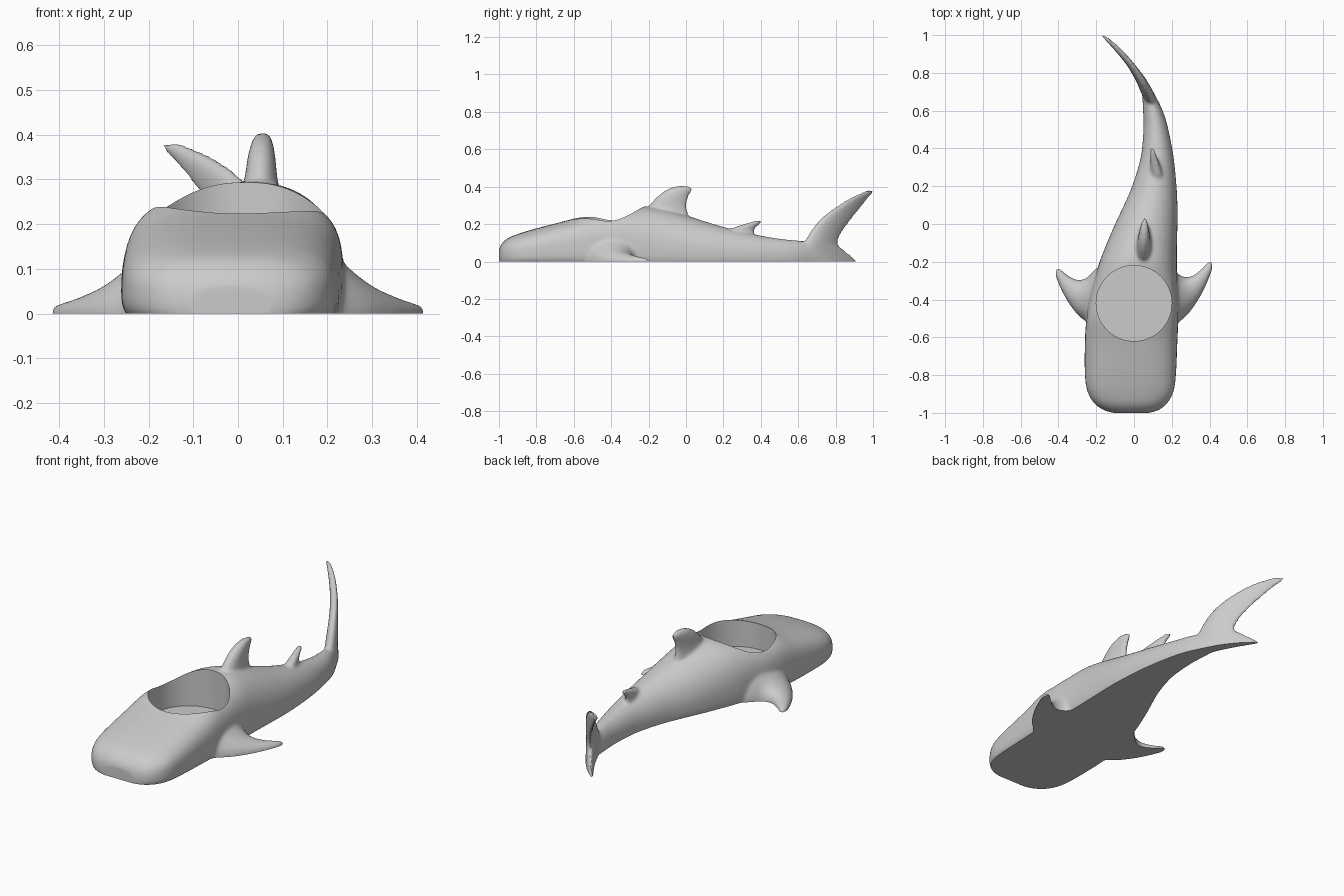
import bpy
import math
from mathutils import Vector

cube = bpy.data.objects.get("Cube")
if cube:
    bpy.data.objects.remove(cube)

skin = bpy.data.materials.new("light_grey")
skin.use_nodes = True
GREY = (0.6, 0.6, 0.6, 1)
skin.diffuse_color = GREY
skin.node_tree.nodes["Principled BSDF"].inputs["Base Color"].default_value = GREY


def spline(rows, steps=6):
    """Catmull-Rom interpolation through rows of section values."""
    pts = [Vector(r) for r in rows]
    out = []
    for i in range(len(pts) - 1):
        a, b, c, d = pts[max(i - 1, 0)], pts[i], pts[i + 1], pts[min(i + 2, len(pts) - 1)]
        for s in range(steps):
            t = s / steps
            out.append(0.5 * (2 * b + (c - a) * t + (2 * a - 5 * b + 4 * c - d) * t * t
                              + (3 * b - a - 3 * c + d) * t ** 3))
    return out + [pts[-1]]


def power(v, n):
    return math.copysign(abs(v) ** (2 / n), v)


def loft(rows, section, sides=40):
    """Return vertices and faces of a closed skin over smooth sections."""
    rings = spline(rows)
    verts = [section(r, 2 * math.pi * k / sides) for r in rings for k in range(sides)]
    faces = [(i * sides + k, i * sides + (k + 1) % sides,
              (i + 1) * sides + (k + 1) % sides, (i + 1) * sides + k)
             for i in range(len(rings) - 1) for k in range(sides)]
    faces += [tuple(range(sides))[::-1], tuple(range(len(verts) - sides, len(verts)))]
    return verts, faces


# Body: y, left edge, right edge, top height, squareness
BODY = [(-1, -.11, .08, .065, 2.4), (-.985, -.16, .13, .095, 2.6), (-.95, -.21, .175, .126, 2.8),
        (-.89, -.245, .208, .15, 3), (-.8, -.26, .222, .177, 3), (-.62, -.26, .23, .224, 3.2),
        (-.5, -.252, .235, .262, 3.3), (-.4, -.238, .235, .268, 3.2), (-.3, -.212, .23, .283, 2.8),
        (-.2, -.182, .227, .295, 2.4), (-.1, -.143, .228, .277, 2.2), (0, -.1, .23, .247, 2.1),
        (.1, -.053, .23, .215, 2), (.2, -.01, .225, .185, 2), (.35, .035, .21, .148, 2),
        (.5, .05, .182, .122, 2), (.6, .048, .152, .112, 2), (.7, .04, .102, .1, 2),
        (.78, .012, .055, .08, 2)]


def body_section(r, a):
    y, left, right, top, n = r
    mid = .22 * top + .005
    up = math.sin(a) >= 0
    m = n if up else 3
    z = mid + (top - mid if up else 2 * mid) * power(math.sin(a), m)
    return ((left + right) / 2 + (right - left) / 2 * power(math.cos(a), m), y, z)


def upright_fin(rows, center):
    """Fin made of level slices: height, front, back, half thickness."""
    def section(r, a):
        z, front, back, thick = r
        y = (front + back) / 2 + (back - front) / 2 * math.cos(a)
        return (center(y) + thick * math.sin(a) * (1 - .25 * math.cos(a)), y, z)
    return loft(rows, section)


def tail_curve(y):
    return .1 - .2 * (y - .6) - 1.16 * (y - .6) ** 2


def side_fin(side, turn):
    """Side fin: x, front, back, height, resting on the ground."""
    rows = [(.12, -.56, -.2, .19), (.2, -.55, -.235, .15), (.25, -.51, -.275, .1),
            (.3, -.46, -.278, .062), (.35, -.385, -.245, .038), (.385, -.315, -.21, .026),
            (.405, -.265, -.197, .02), (.415, -.235, -.205, .016)]

    def section(r, a):
        x, front, back, top = r
        y = (front + back) / 2 + (back - front) / 2 * power(math.cos(a), 2.2)
        z = top * math.sin(a) if math.sin(a) > 0 else .04 * power(math.sin(a), 3)
        return (side * x, y - turn * (x - .2), z)
    return loft(rows, section)


parts = [
    loft(BODY, body_section),
    # Large back fin
    upright_fin([(.18, -.25, .03, .05), (.25, -.225, .012, .045), (.3, -.195, .003, .036),
                 (.35, -.15, .015, .03), (.38, -.11, .032, .024), (.395, -.075, .03, .018),
                 (.404, -.04, .01, .012)], lambda y: .052 + .04 * (y + .1)),
    # Small back fin
    upright_fin([(.1, .2, .37, .035), (.15, .215, .366, .03), (.175, .24, .37, .025),
                 (.195, .295, .388, .02), (.21, .345, .407, .016), (.219, .375, .405, .012)],
                lambda y: .115 - .2 * (y - .3)),
    # Tail fin with long upper lobe and short lower lobe
    upright_fin([(-.03, .58, .935, .03), (0, .58, .915, .03), (.03, .59, .885, .03),
                 (.07, .61, .835, .032), (.1, .63, .812, .032), (.15, .66, .83, .03),
                 (.2, .695, .865, .027), (.25, .745, .905, .024), (.3, .815, .945, .022),
                 (.34, .88, .977, .02), (.37, .945, 1.001, .017), (.383, .975, 1, .013)],
                tail_curve),
    side_fin(1, 0),
    side_fin(-1, .18),
]

# Gather all parts in one mesh
verts, faces = [], []
for v, f in parts:
    faces += [tuple(i + len(verts) for i in face) for face in f]
    verts += v
mesh = bpy.data.meshes.new("fish_body")
mesh.from_pydata(verts, [], faces)
mesh.materials.append(skin)
fish = bpy.data.objects.new("fish_body", mesh)
bpy.context.collection.objects.link(fish)

# Consistent outward faces before blending
bpy.ops.object.select_all(action="DESELECT")
bpy.context.view_layer.objects.active = fish
fish.select_set(True)
bpy.ops.object.mode_set(mode="EDIT")
bpy.ops.mesh.select_all(action="SELECT")
bpy.ops.mesh.normals_make_consistent(inside=False)
bpy.ops.object.mode_set(mode="OBJECT")

# Cutters: round pot recess and level ground
bpy.ops.mesh.primitive_cylinder_add(vertices=96, radius=.2, depth=1, location=(0, -.42, .585))
recess = bpy.context.object
recess.name = "recess_cutter"
bpy.ops.mesh.primitive_cube_add(size=4, location=(0, 0, -2))
ground_cut = bpy.context.object
ground_cut.name = "base_cutter"
for cutter in (recess, ground_cut):
    cutter.hide_render = True
    cutter.data.materials.append(skin)

# Blend the parts, then cut
blend = fish.modifiers.new("blend", "REMESH")
blend.mode = "VOXEL"
blend.voxel_size = .008
soften = fish.modifiers.new("soften", "SMOOTH")
soften.factor = .5
soften.iterations = 10
for cutter in (ground_cut, recess):
    cut = fish.modifiers.new(cutter.name, "BOOLEAN")
    cut.operation = "DIFFERENCE"
    cut.solver = "EXACT"
    cut.object = cutter

final = bpy.data.meshes.new_from_object(fish.evaluated_get(bpy.context.evaluated_depsgraph_get()))
fish.modifiers.clear()
fish.data = final
final.name = "fish_body"
final.materials.clear()
final.materials.append(skin)
for cutter in (recess, ground_cut):
    bpy.data.objects.remove(cutter)

bpy.ops.object.select_all(action="DESELECT")
fish.select_set(True)
bpy.context.view_layer.objects.active = fish
bpy.ops.object.shade_smooth_by_angle(angle=math.radians(40))
